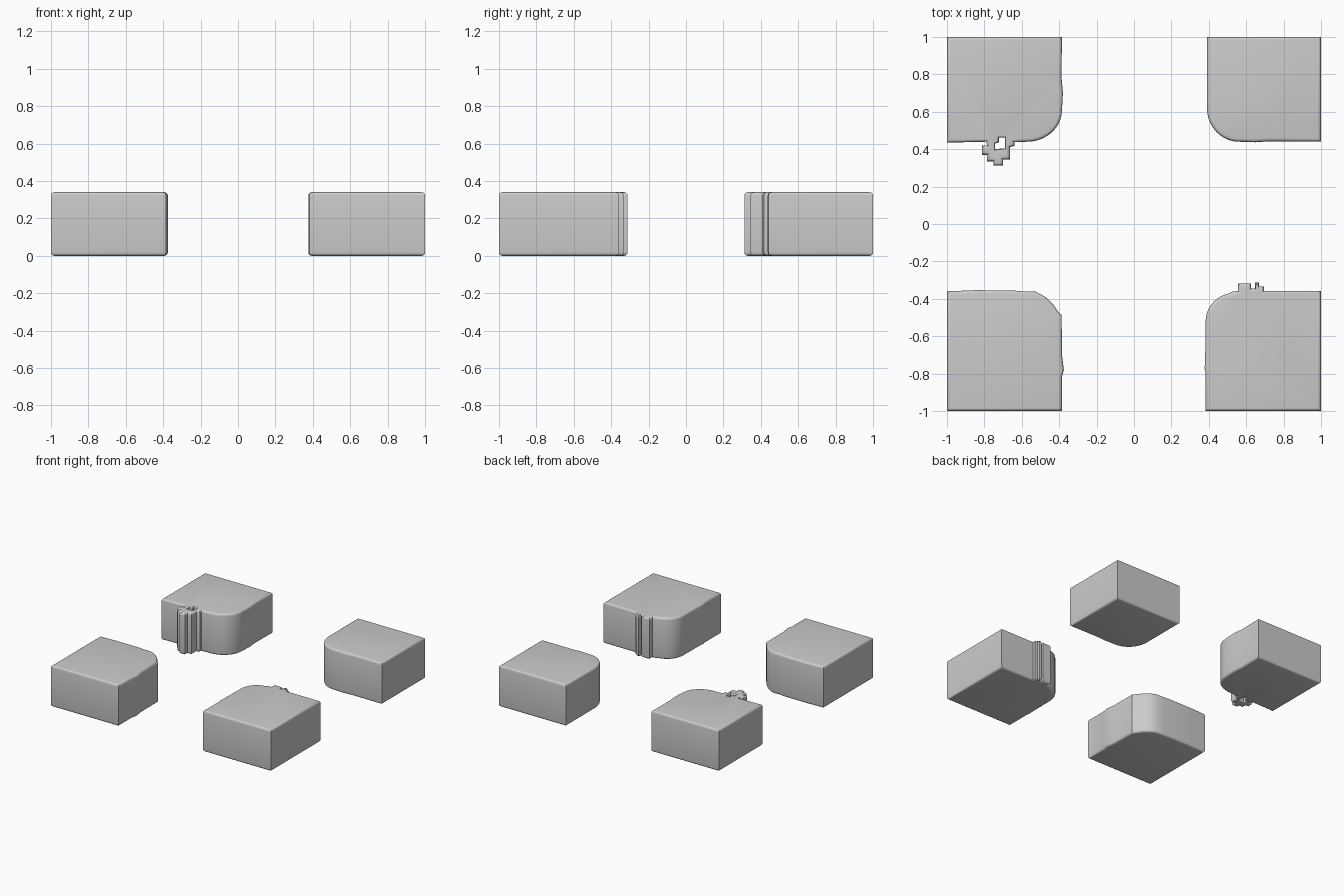
import bpy, bmesh, math
from mathutils import Vector

if "Cube" in bpy.data.objects:
    bpy.data.objects.remove(bpy.data.objects["Cube"])

HEIGHT, ROUND, STEPS = 0.34, 0.018, 4


def arc(cx, cy, rx, ry, start, end, n=10):
    out = []
    for i in range(n + 1):
        a = math.radians(start + (end - start) * i / n)
        out.append((cx + rx * math.cos(a), cy + ry * math.sin(a)))
    return out


def area(pts):
    return sum(a[0] * b[1] - b[0] * a[1] for a, b in zip(pts, pts[1:] + pts[:1])) / 2


def inset(pts, d):
    # mitred inset: solid lies left of the path
    res, n = [], len(pts)
    for i in range(n):
        p, q, r = (Vector(pts[(i + k) % n]) for k in (-1, 0, 1))
        e, f = (q - p).normalized(), (r - q).normalized()
        n1, n2 = Vector((-e.y, e.x)), Vector((-f.y, f.x))
        res.append(q + (n1 + n2) * (d / max(1 + n1.dot(n2), 0.4)))
    return res


def block(name, outline, hole=None):
    # rounded-edge extrusion of an outline with an optional hole
    bm = bmesh.new()
    prof = []
    for i in range(STEPS + 1):
        a = math.pi / 2 * i / STEPS
        prof.append((1 - math.sin(a), ROUND * (1 - math.cos(a))))
    prof += [(d, HEIGHT - z) for d, z in reversed(prof)]
    loops = [(outline if area(outline) > 0 else outline[::-1], ROUND)]
    if hole:
        loops.append((hole if area(hole) < 0 else hole[::-1], 0.006))
    caps = [[], []]
    for pts, r in loops:
        rings = [[bm.verts.new((p.x, p.y, z)) for p in inset(pts, d * r)] for d, z in prof]
        n = len(pts)
        for a, b in zip(rings, rings[1:]):
            for i in range(n):
                j = (i + 1) % n
                bm.faces.new((a[i], a[j], b[j], b[i]))
        for cap, ring in zip(caps, (rings[0], rings[-1])):
            cap += [bm.edges.get((ring[i], ring[(i + 1) % n])) for i in range(n)]
    for cap in caps:
        bmesh.ops.triangle_fill(bm, edges=cap, use_beauty=True, use_dissolve=False)
    bmesh.ops.recalc_face_normals(bm, faces=bm.faces)
    me = bpy.data.meshes.new(name)
    bm.to_mesh(me)
    bm.free()
    ob = bpy.data.objects.new(name, me)
    bpy.context.collection.objects.link(ob)
    bpy.context.view_layer.objects.active = ob
    ob.select_set(True)
    bpy.ops.object.shade_smooth_by_angle(angle=math.radians(35))
    ob.select_set(False)


# back left block with stepped outcrop and slot
block("back_left_block",
      [(-1, 1), (-1, .435), (-.79, .44), (-.785, .42), (-.813, .42), (-.813, .37),
       (-.786, .37), (-.786, .335), (-.752, .335), (-.752, .312), (-.70, .312),
       (-.70, .345), (-.663, .345), (-.663, .41), (-.64, .418), (-.64, .437)]
      + arc(-.57, .61, .185, .17, -90, 0) + [(-.38, .70), (-.388, .79), (-.385, 1)],
      [(-.722, .462), (-.69, .462), (-.69, .405), (-.743, .40), (-.743, .43), (-.722, .436)])

# back right block
block("back_right_block",
      [(1, 1), (.39, 1)] + arc(.56, .62, .17, .18, 180, 270) + [(.65, .437), (.72, .442), (1, .44)])

# front left block
block("front_left_block",
      [(-1, -1), (-.385, -1), (-.385, -.815), (-.375, -.78), (-.385, -.70), (-.387, -.485),
       (-.402, -.475), (-.43, -.432), (-.47, -.392), (-.525, -.362), (-.60, -.36),
       (-.65, -.355), (-.85, -.354), (-1, -.36)])

# front right block with stepped outcrop
block("front_right_block",
      [(1, -1), (1, -.358), (.695, -.358), (.695, -.333), (.668, -.333), (.668, -.312),
       (.648, -.312), (.648, -.345), (.626, -.345), (.626, -.318), (.555, -.318),
       (.555, -.358), (.525, -.362)]
      + arc(.54, -.52, .157, .152, 102, 180) + [(.38, -.75), (.376, -.77), (.382, -.79), (.382, -1)])
